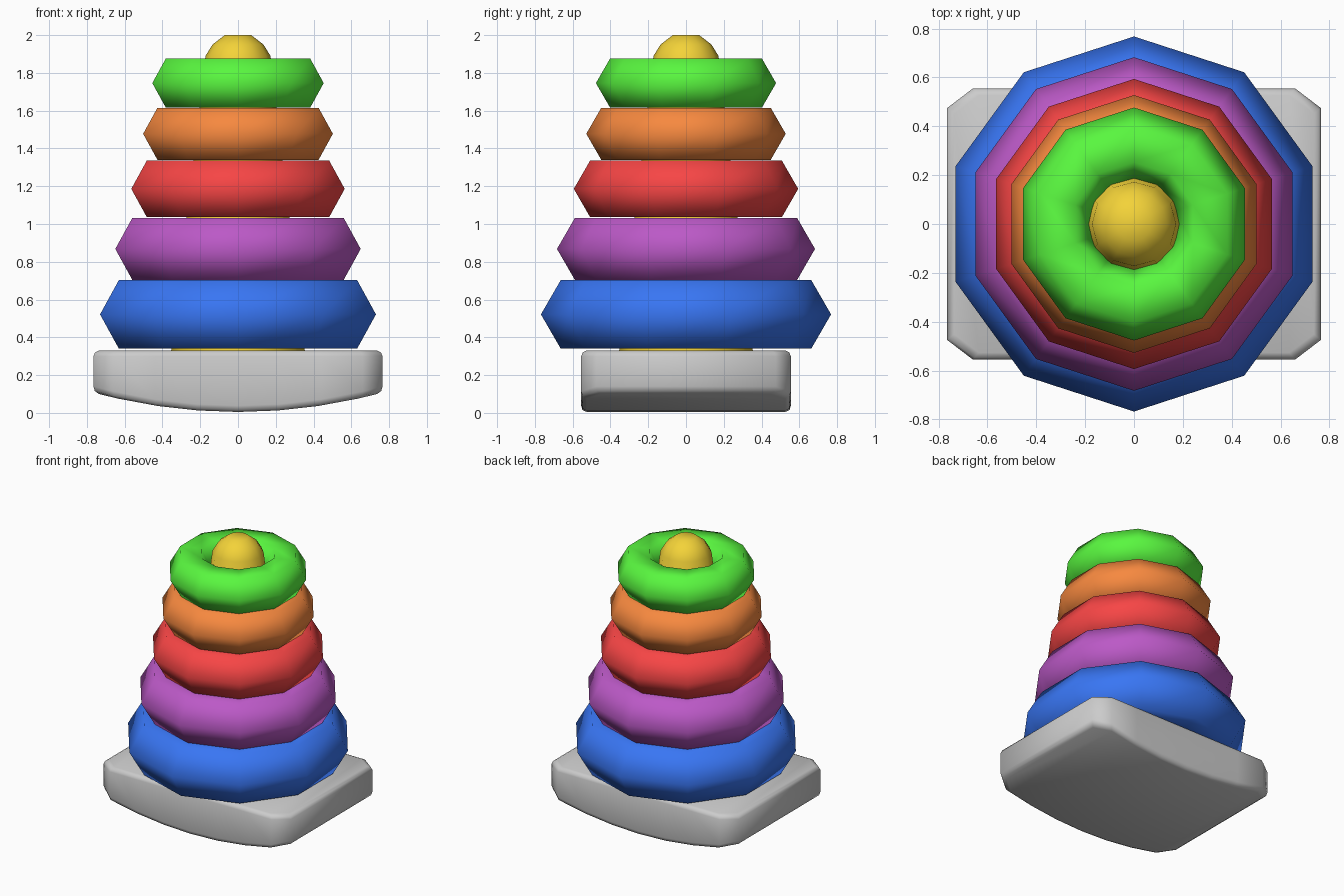
import bpy, bmesh, math

if "Cube" in bpy.data.objects:
    bpy.data.objects.remove(bpy.data.objects["Cube"])


def finish(obj, name, color=None, angle=70):
    obj.name = name
    if color:
        mat = bpy.data.materials.new(name + "_paint")
        mat.diffuse_color = (*color, 1)
        mat.use_nodes = True
        mat.node_tree.nodes["Principled BSDF"].inputs["Base Color"].default_value = mat.diffuse_color
        obj.data.materials.append(mat)
    bpy.ops.object.select_all(action='DESELECT')
    obj.select_set(True)
    bpy.context.view_layer.objects.active = obj
    bpy.ops.object.shade_smooth_by_angle(angle=math.radians(angle))


def mesh_object(bm, name):
    bmesh.ops.recalc_face_normals(bm, faces=bm.faces)
    mesh = bpy.data.meshes.new(name)
    bm.to_mesh(mesh)
    bm.free()
    obj = bpy.data.objects.new(name, mesh)
    bpy.context.collection.objects.link(obj)
    return obj


# Rocker base: stacked outlines with chamfered corners and a curved underside
half = [(-.765, .475), (-.66, .555), (-.44, .555), (-.22, .555), (0, .555),
        (.22, .555), (.44, .555), (.66, .555), (.765, .475)]
outline = half + [(x, -y) for x, y in reversed(half)]
bm = bmesh.new()


def level(inset, height):
    sx, sy = 1 - inset / .765, 1 - inset / .555
    return [bm.verts.new((x * sx, y * sy, height(x * sx))) for x, y in outline]


rows = [level(.030, lambda x: .005 + .175 * x * x),
        level(.007, lambda x: .015 + .175 * x * x),
        level(0, lambda x: .038 + .175 * x * x),
        level(0, lambda x: .300),
        level(.008, lambda x: .320),
        level(.028, lambda x: .330)]
n = len(outline)
for a, b in zip(rows, rows[1:]):
    for i in range(n):
        j = (i + 1) % n
        bm.faces.new((a[i], a[j], b[j], b[i]))
for row in (rows[0], rows[-1]):
    for i in range(len(half) - 1):
        bm.faces.new((row[i], row[i + 1], row[n - 2 - i], row[n - 1 - i]))
finish(mesh_object(bm, "rocker_base"), "rocker_base")

# Tapered peg with a domed tip
profile = [(.355, .32), (.172, 1.89), (.135, 1.95), (.07, 2.0)]
sides = 12
bm = bmesh.new()
loops = [[bm.verts.new((r * math.cos(math.tau * k / sides),
                        r * math.sin(math.tau * k / sides), z))
          for k in range(sides)] for r, z in profile]
for a, b in zip(loops, loops[1:]):
    for k in range(sides):
        m = (k + 1) % sides
        bm.faces.new((a[k], a[m], b[m], b[k]))
bm.faces.new(loops[0])
bm.faces.new(loops[-1])
finish(mesh_object(bm, "peg"), "peg", (.9, .65, .04))

# Stacking rings: ten-sided, hexagonal section (name, outer radius, z range, colour)
rings = [("blue_ring", .768, .340, .703, (.04, .18, .9)),
         ("purple_ring", .683, .703, 1.033, (.5, .1, .57)),
         ("red_ring", .594, 1.037, 1.335, (.93, .06, .06)),
         ("orange_ring", .528, 1.340, 1.615, (.93, .25, .05)),
         ("green_ring", .477, 1.617, 1.875, (.1, .93, .05))]
for name, outer, low, high, color in rings:
    minor = (high - low) / math.sqrt(3)
    bpy.ops.mesh.primitive_torus_add(
        major_segments=10, minor_segments=6, major_radius=outer - minor,
        minor_radius=minor, location=(0, 0, (low + high) / 2),
        rotation=(0, 0, math.pi / 2))
    finish(bpy.context.object, name, color)
